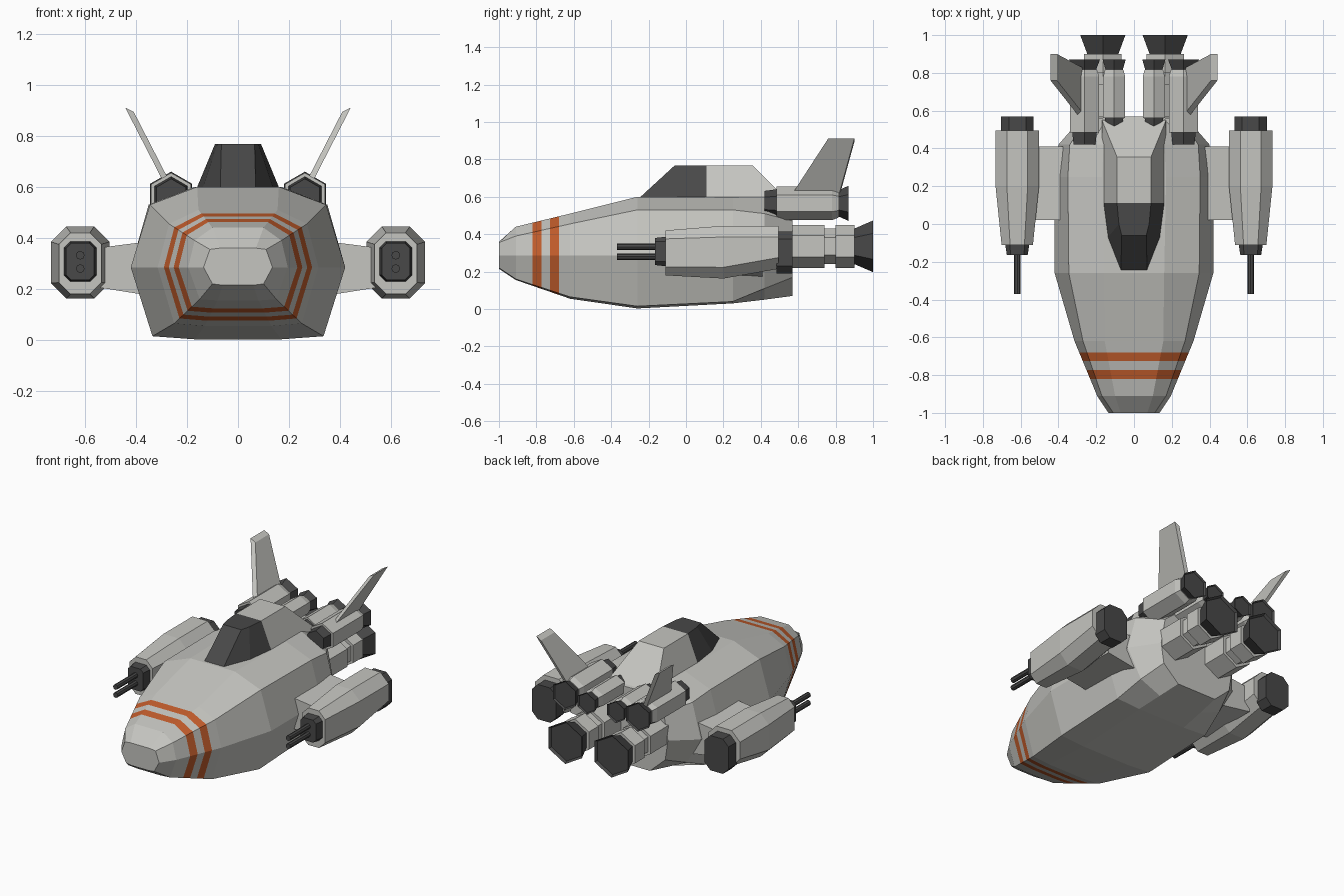
import bpy, bmesh, math
from mathutils import Vector

if "Cube" in bpy.data.objects:
    bpy.data.objects.remove(bpy.data.objects["Cube"])


def material(name, rgb):
    m = bpy.data.materials.new(name)
    m.diffuse_color = (*rgb, 1)
    m.use_nodes = True
    m.node_tree.nodes["Principled BSDF"].inputs["Base Color"].default_value = m.diffuse_color
    return m


GREY = material("light grey", (0.56, 0.56, 0.53))
DARK = material("dark grey", (0.065, 0.065, 0.065))
ORANGE = material("orange", (0.55, 0.11, 0.025))


def loft(name, rings, mats=(GREY,), mirror=False, cuts=(), rule=None):
    """Skin closed rings of points, cap the ends, optionally cut at y values and colour by rule."""
    bm = bmesh.new()
    vs = [[bm.verts.new(p) for p in r] for r in rings]
    n = len(vs[0])
    for a, b in zip(vs, vs[1:]):
        for i in range(n):
            j = (i + 1) % n
            bm.faces.new((a[i], a[j], b[j], b[i]))
    bm.faces.new(vs[0])
    bm.faces.new(vs[-1])
    for y in cuts:
        bmesh.ops.bisect_plane(bm, geom=bm.verts[:] + bm.edges[:] + bm.faces[:],
                               plane_co=(0, y, 0), plane_no=(0, 1, 0))
    bmesh.ops.recalc_face_normals(bm, faces=bm.faces)
    if rule:
        for f in bm.faces:
            f.material_index = rule(f.calc_center_median())
    me = bpy.data.meshes.new(name)
    bm.to_mesh(me)
    bm.free()
    for m in mats:
        me.materials.append(m)
    ob = bpy.data.objects.new(name, me)
    bpy.context.collection.objects.link(ob)
    if mirror:
        mod = ob.modifiers.new("mirror", 'MIRROR')
        mod.use_mirror_merge = False
    return ob


def ngon(x, y, z, r, n=6):
    """Ring in the xz plane with a point at the top."""
    return [(x + r * math.sin(math.tau * i / n), y, z + r * math.cos(math.tau * i / n)) for i in range(n)]


def turned(name, x, z, profile, mat, n=6):
    return loft(name, [ngon(x, y, z, r, n) for y, r in profile], (mat,), True)


def octagon(x, y, hw, z0, z1, c):
    half = [(hw - c, z0), (hw, z0 + c), (hw, z1 - c), (hw - c, z1)]
    return [(x + a, y, b) for a, b in half] + [(x - a, y, b) for a, b in reversed(half)]


def symmetric(y, half):
    return [(a, y, b) for a, b in half] + [(-a, y, b) for a, b in reversed(half)]


# hull: ten-sided sections, bottom to top, with two painted bands round the nose
hull = [
    symmetric(-1.0, [(.06, .215), (.10, .22), (.135, .285), (.11, .355), (.07, .36)]),
    symmetric(-.91, [(.08, .155), (.15, .16), (.195, .285), (.17, .39), (.10, .44)]),
    symmetric(-.62, [(.13, .055), (.25, .065), (.315, .285), (.27, .455), (.155, .51)]),
    symmetric(-.26, [(.17, .003), (.335, .015), (.42, .285), (.345, .53), (.16, .60)]),
    symmetric(.25, [(.17, .03), (.335, .04), (.42, .285), (.35, .53), (.17, .60)]),
    symmetric(.42, [(.155, .05), (.30, .11), (.40, .285), (.34, .51), (.16, .60)]),
    symmetric(.57, [(.14, .07), (.25, .17), (.27, .30), (.24, .47), (.12, .57)]),
]
bands = [(-.82, -.772), (-.726, -.68)]
loft("hull", hull, (GREY, ORANGE), cuts=[y for b in bands for y in b],
     rule=lambda c: int(any(a < c.y < b for a, b in bands)))


# canopy: dark glass in front, grey fairing behind
def outline(half, z):
    return [(a, y, z) for a, y in half] + [(-a, y, z) for a, y in reversed(half)]


loft("canopy", [outline([(.07, -.27), (.145, -.08), (.17, .11), (.17, .55)], .575),
                outline([(.065, -.06), (.08, .0), (.09, .11), (.09, .355)], .768)],
     (GREY, DARK), cuts=[.11], rule=lambda c: int(c.y < .11 and c.z > .58))

# main engines
turned("main_engine", .165, .335, [(.45, .115), (.74, .115), (.74, .095), (.80, .095),
                                   (.80, .115), (.90, .115)], GREY)
turned("main_nozzle", .165, .335, [(.89, .095), (.90, .095), (1.0, .138), (.985, .125)], DARK)

# upper boosters, outer and inner, with dark intakes and nozzles
for name, x, z, r, y0 in (("outer", .262, .565, .09, .485), ("inner", .105, .555, .067, .56)):
    turned(name + "_booster", x, z, [(y0, r), (.78, r), (.815, r * .85)], GREY)
    turned(name + "_intake", x, z, [(y0 - .065, r * .74), (y0 + .01, r * .85)], DARK)
    turned(name + "_nozzle", x, z, [(.80, r * .8), (.82, r * .8), (.87, r * 1.05), (.86, r * .95)], DARK)

# block tying the boosters to the hull
loft("engine_mount", [symmetric(.40, [(.25, .42), (.25, .55)]),
                      symmetric(.56, [(.20, .42), (.20, .55)])])

# canted tail fins
out = Vector((.017, 0, .009))
fin = [Vector(p) for p in ((.275, .57, .61), (.275, .82, .61), (.425, .90, .902), (.425, .76, .902))]
loft("tail_fin", [[p - out for p in fin], [p + out for p in fin]], mirror=True)

# stub wings
loft("stub_wing", [[(x, .02, a), (x, .41, a), (x, .41, b), (x, .02, b)]
                   for x, a, b in ((.32, .17, .39), (.54, .205, .362))], mirror=True)

# gun pods
X = .618
loft("gun_pod", [octagon(X, -.11, .083, .18, .42, .045), octagon(X, .20, .115, .163, .445, .06),
                 octagon(X, .495, .115, .215, .445, .06)], mirror=True)
loft("pod_exhaust", [octagon(X, .485, .085, .19, .415, .04), octagon(X, .57, .085, .19, .415, .04)],
     (DARK,), True)
loft("gun_mount", [octagon(X, -.165, .055, .235, .38, .02), octagon(X, -.10, .065, .228, .387, .025)],
     (DARK,), True)
for i, z in enumerate((.28, .332)):
    turned("gun_barrel_%d" % (i + 1), X, z, [(-.37, .017), (-.15, .017)], DARK, 8)
